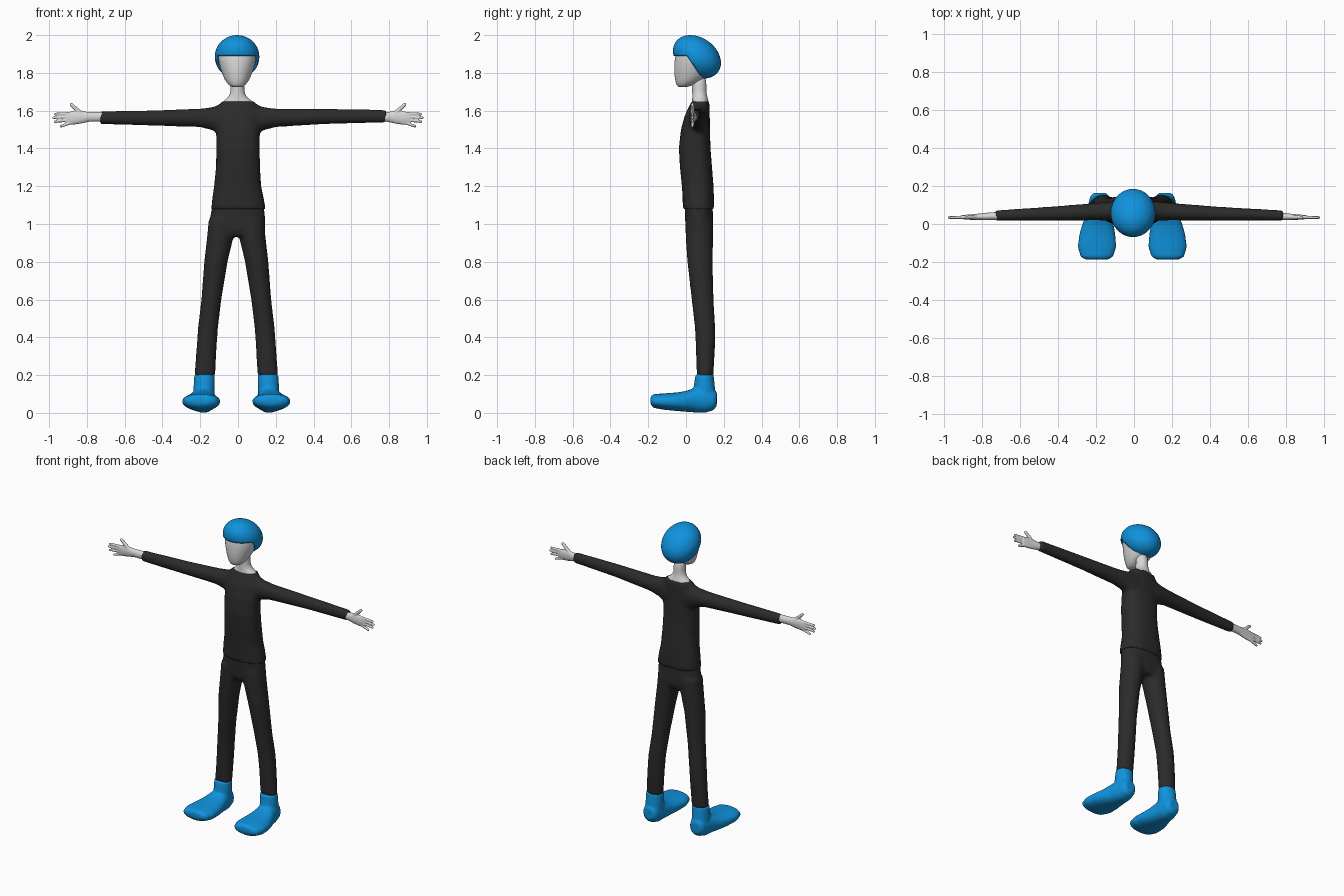
import bpy, bmesh, math
from mathutils import Vector, Matrix


def material(name, rgb):
    m = bpy.data.materials.new(name)
    m.diffuse_color = (*rgb, 1)
    return m


BLUE = material("bright blue", (0.005, 0.29, 0.72))
BLACK = material("soft black", (0.024, 0.024, 0.024))
PALE = material("pale grey", (0.68, 0.68, 0.68))
MID = -0.009          # the body's mirror line sits slightly off centre


def loft(bm, axis, rings, p=2.0, n=28):
    """Closed tube along an axis; ring = (t, u centre, u radius, v centre, v radius)."""
    loops = []
    for t, u, ru, v, rv in rings:
        loop = []
        for i in range(n):
            c, s = math.cos(2 * math.pi * i / n), math.sin(2 * math.pi * i / n)
            a = u + ru * math.copysign(abs(c) ** (2 / p), c)
            b = v + rv * math.copysign(abs(s) ** (2 / p), s)
            co = {"x": (t, a, b), "y": (a, t, b), "z": (a, b, t)}[axis]
            loop.append(bm.verts.new(co))
        loops.append(loop)
    for l0, l1 in zip(loops, loops[1:]):
        for i in range(n):
            j = (i + 1) % n
            bm.faces.new((l0[i], l0[j], l1[j], l1[i]))
    bm.faces.new(loops[0])
    bm.faces.new(loops[-1])


def finger(bm, a, b, r):
    """Tapered, round-ended digit from a to b."""
    a, b = Vector(a), Vector(b)
    rot = (b - a).to_track_quat("Z", "Y").to_matrix().to_4x4()
    bmesh.ops.create_cone(bm, cap_ends=True, segments=12, radius1=r, radius2=r * 0.75,
                          depth=(b - a).length - r * 0.7,
                          matrix=Matrix.Translation((a + b) / 2 - (b - a).normalized() * r * 0.35) @ rot)
    bmesh.ops.create_uvsphere(bm, u_segments=12, v_segments=8, radius=r * 0.75,
                              matrix=Matrix.Translation(b - (b - a).normalized() * r * 0.75))


def finish(bm, name, mat, voxel=0, smooth=0, subsurf=0):
    bmesh.ops.recalc_face_normals(bm, faces=bm.faces)
    for f in bm.faces:
        f.smooth = True
    me = bpy.data.meshes.new(name)
    bm.to_mesh(me)
    bm.free()
    me.materials.append(mat)
    ob = bpy.data.objects.new(name, me)
    bpy.context.collection.objects.link(ob)
    if voxel:     # fuses overlapping tubes into one soft surface
        m = ob.modifiers.new("fuse", "REMESH")
        m.mode, m.voxel_size, m.use_smooth_shade = "VOXEL", voxel, True
    if smooth:
        m = ob.modifiers.new("soften", "SMOOTH")
        m.factor, m.iterations = 0.5, smooth
    if subsurf:
        m = ob.modifiers.new("round", "SUBSURF")
        m.levels = m.render_levels = subsurf
    return ob


# Shirt: torso and two sleeves fused together
bm = bmesh.new()
loft(bm, "z", [(1.078, 0.002, 0.145, 0.066, 0.083), (1.14, 0, 0.136, 0.065, 0.083),
               (1.2, -0.002, 0.125, 0.062, 0.084), (1.3, 0, 0.117, 0.053, 0.085),
               (1.4, 0, 0.115, 0.046, 0.084), (1.5, 0, 0.116, 0.05, 0.077),
               (1.57, 0, 0.115, 0.059, 0.067), (1.61, 0, 0.108, 0.067, 0.058),
               (1.65, 0, 0.088, 0.076, 0.047)], p=2.4)
for s, end, lift in ((-1, 0.733, 0), (1, 0.788, 0.008)):
    loft(bm, "x", [(s * 0.04, 0.07, 0.052, 1.55, 0.09), (s * 0.09, 0.07, 0.052, 1.552, 0.085),
                   (s * 0.13, 0.068, 0.05, 1.557, 0.063), (s * 0.2, 0.065, 0.046, 1.562, 0.049),
                   (s * 0.45, 0.054, 0.037, 1.561 + lift, 0.041),
                   (s * end, 0.044, 0.028, 1.563 + lift, 0.034)])
finish(bm, "shirt", BLACK, voxel=0.011, smooth=5)

# Trousers: hips and two legs fused together
bm = bmesh.new()
loft(bm, "z", [(1.1, 0, 0.137, 0.067, 0.074), (1.03, -0.002, 0.146, 0.069, 0.074),
               (0.97, -0.005, 0.15, 0.071, 0.073), (0.935, MID, 0.13, 0.071, 0.06)], p=2.3)
for s in (-1, 1):
    loft(bm, "z", [(z, MID + s * x, rx, y, ry) for z, x, rx, y, ry in (
        (1.02, 0.075, 0.072, 0.07, 0.073), (0.93, 0.085, 0.07, 0.071, 0.073),
        (0.8, 0.108, 0.062, 0.074, 0.067), (0.6, 0.132, 0.053, 0.088, 0.058),
        (0.45, 0.15, 0.053, 0.101, 0.054), (0.35, 0.157, 0.053, 0.103, 0.051),
        (0.196, 0.167, 0.055, 0.101, 0.044))])
finish(bm, "trousers", BLACK, voxel=0.011, smooth=4)

# Shoes: flared foot with a short ankle cuff
for s, side in ((-1, "left"), (1, "right")):
    bm = bmesh.new()
    loft(bm, "y", [(y, MID + s * x, rx, z, rz) for y, x, rx, z, rz in (
        (-0.188, 0.187, 0.06, 0.066, 0.02), (-0.172, 0.187, 0.086, 0.063, 0.036),
        (-0.12, 0.186, 0.102, 0.06, 0.043), (-0.05, 0.184, 0.094, 0.059, 0.049),
        (0, 0.181, 0.082, 0.061, 0.055), (0.05, 0.176, 0.068, 0.068, 0.066),
        (0.1, 0.173, 0.06, 0.068, 0.068), (0.145, 0.172, 0.05, 0.07, 0.056),
        (0.163, 0.172, 0.034, 0.073, 0.036))], p=2.2)
    loft(bm, "z", [(z, MID + s * x, rx, y, ry) for z, x, rx, y, ry in (
        (0.204, 0.168, 0.055, 0.098, 0.048), (0.14, 0.17, 0.056, 0.097, 0.056),
        (0.07, 0.172, 0.056, 0.098, 0.06))])
    finish(bm, side + "_shoe", BLUE, voxel=0.009, smooth=2)

# Hands: wrist and palm, four fingers, raised thumb
for s, side in ((-1, "left"), (1, "right")):
    bm = bmesh.new()
    loft(bm, "x", [(s * x, y, ry, z, rz) for x, y, ry, z, rz in (
        (0.7, 0.043, 0.022, 1.567, 0.026), (0.79, 0.039, 0.019, 1.567, 0.026),
        (0.835, 0.037, 0.016, 1.565, 0.034), (0.88, 0.036, 0.013, 1.561, 0.036),
        (0.908, 0.036, 0.01, 1.56, 0.03))])
    for z0, x1, z1 in ((1.584, 0.975, 1.582), (1.568, 0.983, 1.562),
                       (1.552, 0.975, 1.541), (1.537, 0.943, 1.515)):
        finger(bm, (s * 0.885, 0.036, z0), (s * x1, 0.034, z1), 0.0095)
    finger(bm, (s * 0.825, 0.036, 1.58), (s * 0.889, 0.034, 1.638), 0.0125)
    finish(bm, side + "_hand", PALE, voxel=0.004, smooth=2)

# Neck, flaring out to the neckline
bm = bmesh.new()
loft(bm, "z", [(1.79, -0.003, 0.037, 0.07, 0.038), (1.72, -0.003, 0.036, 0.07, 0.038),
               (1.69, -0.003, 0.038, 0.071, 0.038), (1.665, -0.002, 0.055, 0.074, 0.041),
               (1.648, 0, 0.082, 0.076, 0.044), (1.635, 0, 0.085, 0.076, 0.044)])
finish(bm, "neck", PALE, subsurf=1)

# Head: plain smooth face tapering to the chin
bm = bmesh.new()
loft(bm, "z", [(z, -0.005, rx, (y0 + y1) / 2, (y1 - y0) / 2) for z, rx, y0, y1 in (
    (1.724, 0.022, -0.036, 0.0), (1.731, 0.042, -0.05, 0.03), (1.765, 0.068, -0.06, 0.1),
    (1.82, 0.089, -0.064, 0.14), (1.88, 0.104, -0.061, 0.15),
    (1.93, 0.095, -0.046, 0.14), (1.965, 0.06, -0.01, 0.1))])
finish(bm, "head", PALE, subsurf=1)

# Hair: sheared egg with the face opening cut away
bm = bmesh.new()
bmesh.ops.create_uvsphere(bm, u_segments=40, v_segments=24, radius=1)
for v in bm.verts:
    x, y, z = v.co
    v.co = (-0.005 + 0.118 * x, 0.058 + 0.122 * y - 0.035 * z, 1.885 + 0.115 * z)
corner = Vector((0, 0.005, 1.89))
slope = Vector((0, 0.12, 0.08))
for normal in (Vector((0, 0, 1)), slope):
    bmesh.ops.bisect_plane(bm, geom=bm.verts[:] + bm.edges[:] + bm.faces[:],
                           plane_co=corner, plane_no=normal)
opening = []
for f in bm.faces:
    c = f.calc_center_median()
    if c.z < corner.z and (c - corner).dot(slope) < 0:
        opening.append(f)
bmesh.ops.delete(bm, geom=opening, context="FACES")
hair = finish(bm, "hair", BLUE)
thick = hair.modifiers.new("thickness", "SOLIDIFY")
thick.thickness = 0.01
